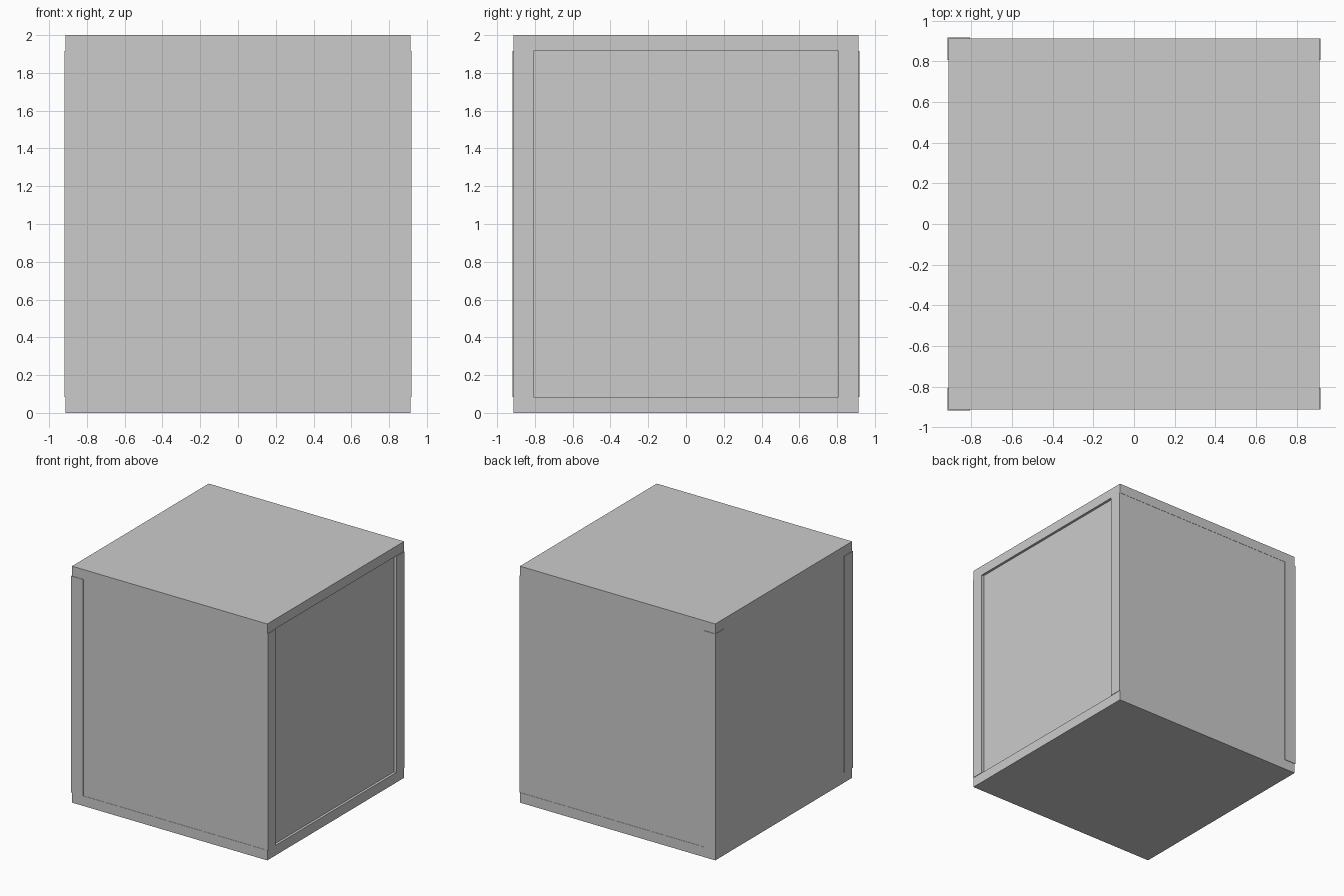
import bpy

if "Cube" in bpy.data.objects:
    bpy.data.objects.remove(bpy.data.objects["Cube"])


def box(name, x, y, z):
    """Axis-aligned box from (min, max) ranges."""
    bpy.ops.mesh.primitive_cube_add(
        size=1, location=[(a + b) / 2 for a, b in (x, y, z)])
    ob = bpy.context.object
    ob.name = name
    ob.scale = [b - a for a, b in (x, y, z)]
    bpy.ops.object.transform_apply(location=False, rotation=False, scale=True)
    return ob


def span(sign, inner, outer):
    return tuple(sorted((sign * inner, sign * outer)))


S = 0.914              # half width of slabs
P = 0.918              # outer face of proud posts
F = 0.912              # outer face of front and back panels
IN = 0.808             # inner edge of posts
Z0, Z1 = 0.085, 1.917  # between the slabs

# Bottom and top slabs
box("bottom_slab", (-S, S), (-S, S), (0, Z0))
box("top_slab", (-S, S), (-S, S), (Z1, 2))

for sign, side in ((-1, "front"), (1, "back")):
    # Corner posts: left ones stand proud both ways, right ones only sideways
    box(side + "_left_post", (-P, -IN), span(sign, IN, P), (Z0, Z1))
    box(side + "_right_post", (IN, P), span(sign, IN, F), (Z0, Z1))
    # Front and back panels, flush with the right posts
    box(side + "_panel", (-IN, IN), span(sign, 0.83, F), (Z0, Z1))

# Left panel flush with slabs, right panel recessed
box("left_panel", (-S, -0.83), (-IN, IN), (Z0, Z1))
box("right_panel", (0.81, 0.893), (-IN, IN), (Z0, Z1))
